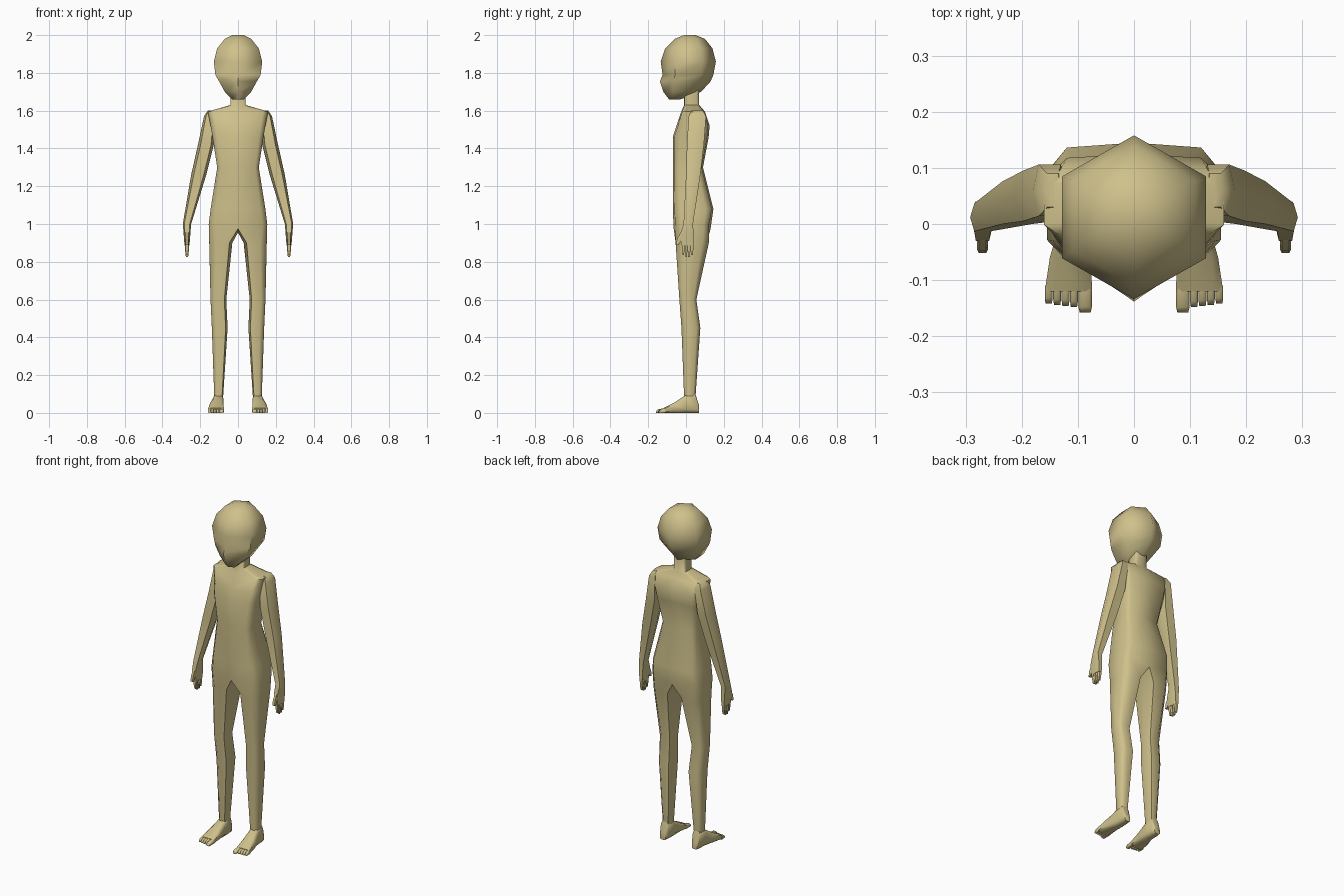
import bpy, bmesh, math

default_cube = bpy.data.objects.get("Cube")
if default_cube:
    bpy.data.objects.remove(default_cube)

skin_colour = (0.62, 0.53, 0.26, 1)
skin = bpy.data.materials.new("warm_tan")
skin.use_nodes = True
skin.diffuse_color = skin_colour
skin.node_tree.nodes["Principled BSDF"].inputs["Base Color"].default_value = skin_colour


def outline(count, first, power=0.5, sweep=360):
    """Rounded polygon that fills a unit square; a low power makes it boxier."""
    def swell(value):
        return math.copysign(abs(value) ** power, value)
    angles = [math.radians(first + sweep * step / count) for step in range(count)]
    points = [(swell(math.cos(angle)), swell(math.sin(angle))) for angle in angles]
    widest = max(abs(across) for across, along in points)
    longest = max(abs(along) for across, along in points)
    return [(across / widest, along / longest) for across, along in points]


def level_ring(shape, z, x, y, half_width, half_depth):
    return [(x + across * half_width, y + along * half_depth, z)
            for across, along in shape]


def upright_ring(shape, y, x, half_width, top):
    return [(x + across * half_width, y, top * (along + 1) / 2)
            for across, along in shape]


def loft(bm, rings, closed=True, capped=True):
    """Bridge successive rings, given as points or as existing vertices."""
    rows = [[item if isinstance(item, bmesh.types.BMVert) else bm.verts.new(item)
             for item in ring] for ring in rings]
    count = len(rows[0])
    for lower, upper in zip(rows, rows[1:]):
        for index in range(count if closed else count - 1):
            following = (index + 1) % count
            bm.faces.new((lower[index], lower[following], upper[following], upper[index]))
    if capped:
        bm.faces.new(reversed(rows[0]))
        bm.faces.new(rows[-1])
    return rows


def finish(name, bm, mirrored=True):
    bmesh.ops.recalc_face_normals(bm, faces=bm.faces)
    mesh = bpy.data.meshes.new(name)
    bm.to_mesh(mesh)
    bm.free()
    mesh.materials.append(skin)
    part = bpy.data.objects.new(name, mesh)
    bpy.context.collection.objects.link(part)
    bpy.ops.object.select_all(action="DESELECT")
    part.select_set(True)
    bpy.context.view_layer.objects.active = part
    if mirrored:
        part.modifiers.new("Mirror", "MIRROR")
        bpy.ops.object.modifier_apply(modifier="Mirror")
    bpy.ops.object.shade_smooth_by_angle(angle=math.radians(60))


half_torso = outline(6, -90, power=0.4, sweep=216)
leg_section = outline(7, -129, power=0.6)
arm_section = outline(6, 0, power=0.6)
head_section = outline(6, -90, power=1)
foot_section = outline(8, 22.5)

# torso and neck: height, half width, front, back
bm = bmesh.new()
torso_rings = [
    level_ring(half_torso, z, 0, (front + back) / 2, half_width, (back - front) / 2)
    for z, half_width, front, back in (
        (1, 0.155, -0.065, 0.13),
        (1.08, 0.145, -0.07, 0.145),
        (1.3, 0.11, -0.07, 0.09),
        (1.46, 0.135, -0.07, 0.12),
        (1.52, 0.145, -0.05, 0.125),
        (1.595, 0.16, -0.025, 0.1),
        (1.63, 0.04, -0.01, 0.07),
        (1.73, 0.04, -0.01, 0.07))]
hip = loft(bm, torso_rings, closed=False, capped=False)[0]

# legs: the open hip edge closes at the crotch and runs down to the ankle
for centre_point in (hip[0], hip[-1]):
    centre_point.co.z = 0.975
crotch = bm.verts.new((0, 0.03, 0.955))
leg_rings = [level_ring(leg_section, *spec) for spec in (
    (0.9, 0.093, 0.033, 0.063, 0.088),
    (0.6, 0.105, 0.01, 0.043, 0.045),
    (0.45, 0.098, 0.026, 0.043, 0.05),
    (0.08, 0.103, 0.02, 0.024, 0.03))]
loft(bm, [hip + [crotch]] + leg_rings, capped=False)
finish("body", bm)

# head: six-sided, with a ridge down the face; height, half width, front, back
bm = bmesh.new()
loft(bm, [
    level_ring(head_section, z, 0, (front + back) / 2, half_width, (back - front) / 2)
    for z, half_width, front, back in (
        (1.66, 0.03, -0.09, -0.03),
        (1.7, 0.07, -0.12, 0.08),
        (1.755, 0.1, -0.138, 0.13),
        (1.79, 0.12, -0.124, 0.145),
        (1.86, 0.128, -0.134, 0.158),
        (1.93, 0.11, -0.11, 0.14),
        (1.98, 0.07, -0.06, 0.1),
        (2, 0.03, -0.01, 0.05))])
finish("head", bm, mirrored=False)

# arms from shoulder to palm
bm = bmesh.new()
loft(bm, [level_ring(arm_section, *spec) for spec in (
    (1.6, 0.145, 0.06, 0.015, 0.03),
    (1.57, 0.15, 0.06, 0.03, 0.046),
    (1.42, 0.17, 0.05, 0.042, 0.045),
    (1.26, 0.208, 0.038, 0.04, 0.038),
    (1, 0.27, 0.012, 0.022, 0.025),
    (0.95, 0.27, 0.005, 0.018, 0.035),
    (0.885, 0.27, 0.008, 0.013, 0.032))])
finish("arm", bm)

# four fingers, longest in the middle, and a thumb in front
bm = bmesh.new()
palm_x, finger_radius = 0.27, 0.007
for finger in range(4):
    y = -0.015 + finger * 0.0155
    tip = 0.82 + 0.01 * abs(finger - 1.5)
    loft(bm, [level_ring(arm_section, z, palm_x, y, thickness, finger_radius * taper)
              for z, thickness, taper in (
                  (0.9, 0.012, 1), (0.86, 0.01, 1), (tip, 0.006, 0.6))])
loft(bm, [level_ring(arm_section, z, palm_x, y, 0.01, finger_radius * taper)
          for z, y, taper in ((0.96, -0.015, 1.5), (0.92, -0.034, 2), (0.89, -0.045, 1))])
finish("fingers", bm)

# feet from heel to ball
bm = bmesh.new()
loft(bm, [upright_ring(foot_section, *spec) for spec in (
    (0.07, 0.105, 0.018, 0.035),
    (0.05, 0.105, 0.025, 0.1),
    (0, 0.105, 0.028, 0.095),
    (-0.06, 0.113, 0.037, 0.056),
    (-0.12, 0.117, 0.042, 0.025))])
finish("foot", bm)

# a big inner toe and four small ones that shorten outwards
bm = bmesh.new()
for toe in range(5):
    x = 0.092 + 0.015 * toe if toe else 0.087
    half_width = 0.007 if toe else 0.012
    tip = -0.15 + 0.002 * toe if toe else -0.158
    loft(bm, [upright_ring(foot_section, y, x, half_width * taper, top)
              for y, taper, top in (
                  (-0.11, 1, 0.025), (tip + 0.01, 1, 0.02), (tip, 0.8, 0.01))])
finish("toes", bm)
